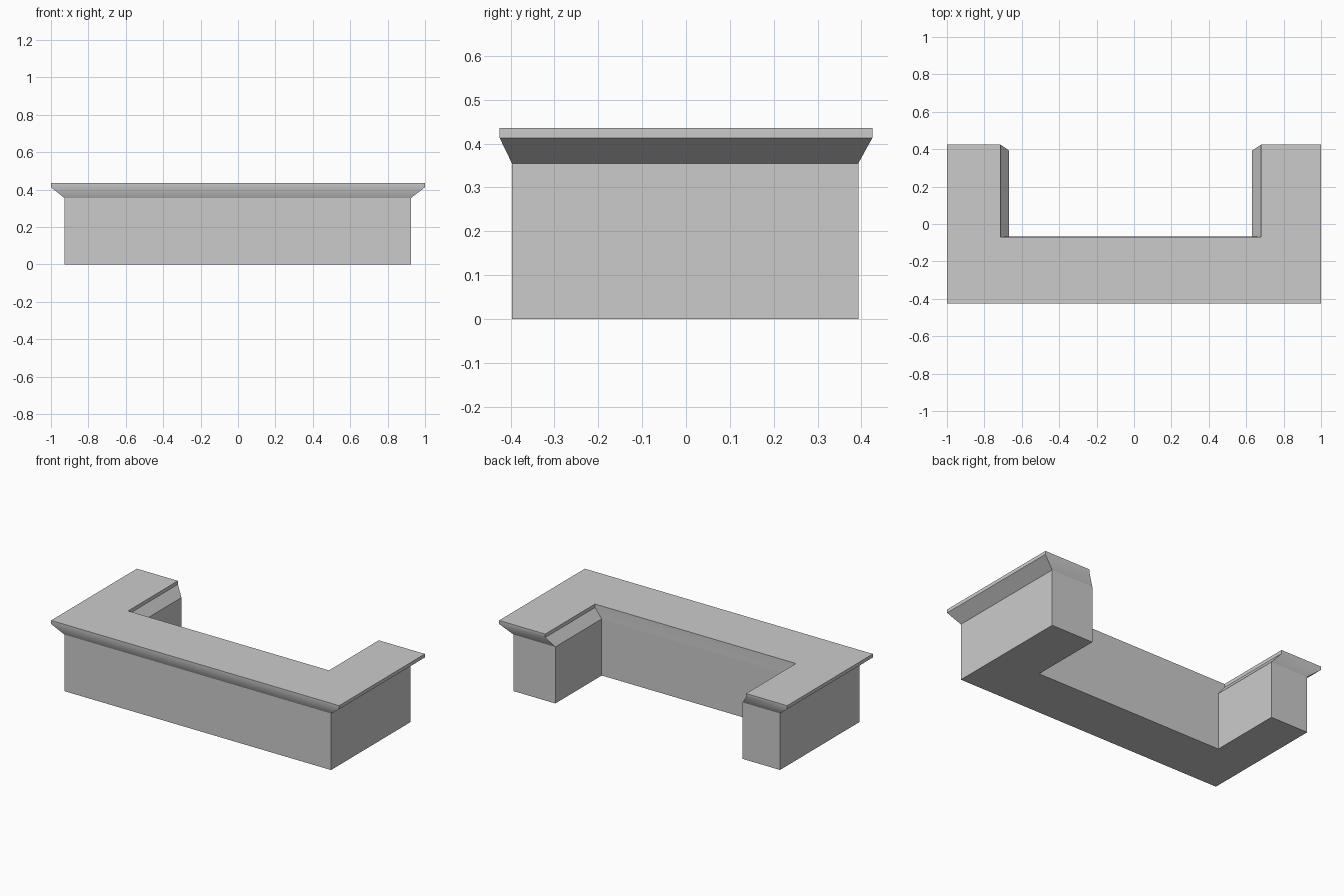
import bpy, bmesh
from math import radians

if "Cube" in bpy.data.objects:
    bpy.data.objects.remove(bpy.data.objects["Cube"])


def u_outline(xl, xr, yf, yb, il, ir, iy):
    """U-shaped plan: outer box with a notch open towards the back."""
    return [(xl, yf), (xr, yf), (xr, yb), (ir, yb),
            (ir, iy), (il, iy), (il, yb), (xl, yb)]


def loft(name, levels, cap_bottom=False, cap_top=False):
    """Skin a stack of (height, outline) levels."""
    bm = bmesh.new()
    rings = [[bm.verts.new((x, y, z)) for x, y in pts] for z, pts in levels]
    for low, high in zip(rings, rings[1:]):
        for i in range(len(low)):
            j = (i + 1) % len(low)
            bm.faces.new((low[i], low[j], high[j], high[i]))
    if cap_bottom:
        bm.faces.new(rings[0][::-1])
    if cap_top:
        bm.faces.new(rings[-1])
    mesh = bpy.data.meshes.new(name)
    bm.to_mesh(mesh)
    bm.free()
    obj = bpy.data.objects.new(name, mesh)
    bpy.context.collection.objects.link(obj)
    bpy.ops.object.select_all(action='DESELECT')
    obj.select_set(True)
    bpy.context.view_layer.objects.active = obj
    bpy.ops.object.shade_smooth_by_angle(angle=radians(35))
    return obj


base_plan = u_outline(-0.928, 0.924, -0.397, 0.393, -0.668, 0.632, -0.067)
top_plan = u_outline(-1.0, 1.0, -0.425, 0.425, -0.715, 0.68, -0.069)

# Upright counter body
loft("counter_base", [(0, base_plan), (0.355, base_plan)], cap_bottom=True)

# Flared moulding rising into the flat worktop with a thin vertical lip
loft("counter_top", [(0.355, base_plan), (0.413, top_plan), (0.435, top_plan)],
     cap_top=True)
